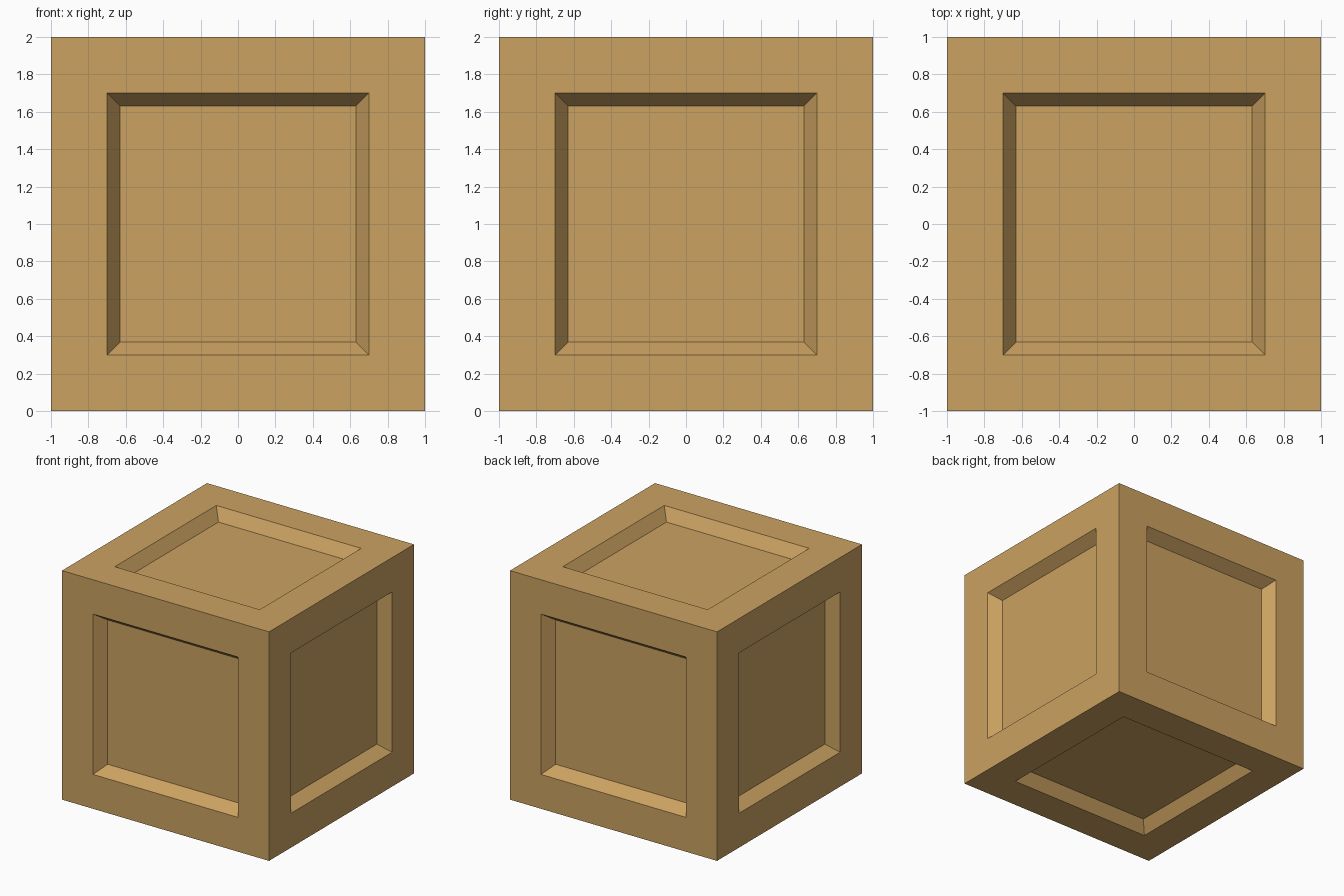
import bpy, bmesh

if "Cube" in bpy.data.objects:
    bpy.data.objects.remove(bpy.data.objects["Cube"])

SIZE = 2.0      # cube edge
FRAME = 0.30    # width of the raised border
BEVEL = 0.07    # inward slope of the panel walls
DEPTH = 0.10    # recess depth

# crate body: cube standing on the ground
bm = bmesh.new()
bmesh.ops.create_cube(bm, size=SIZE)
bmesh.ops.translate(bm, verts=bm.verts, vec=(0, 0, SIZE / 2))

# raised border on all six sides, then a sloped recess into each panel
panels = bm.faces[:]
bmesh.ops.inset_individual(bm, faces=panels, thickness=FRAME, use_even_offset=True)
bmesh.ops.inset_individual(bm, faces=panels, thickness=BEVEL, use_even_offset=True)
for f in panels:
    f.normal_update()
    offset = f.normal * -DEPTH
    for v in f.verts:
        v.co += offset
bmesh.ops.recalc_face_normals(bm, faces=bm.faces)

mesh = bpy.data.meshes.new("crate")
bm.to_mesh(mesh)
bm.free()
crate = bpy.data.objects.new("crate", mesh)
bpy.context.collection.objects.link(crate)

# warm wood colour
wood = bpy.data.materials.new("wood")
wood.diffuse_color = (0.60, 0.36, 0.12, 1)
wood.use_nodes = True
wood.node_tree.nodes["Principled BSDF"].inputs["Base Color"].default_value = wood.diffuse_color
mesh.materials.append(wood)
